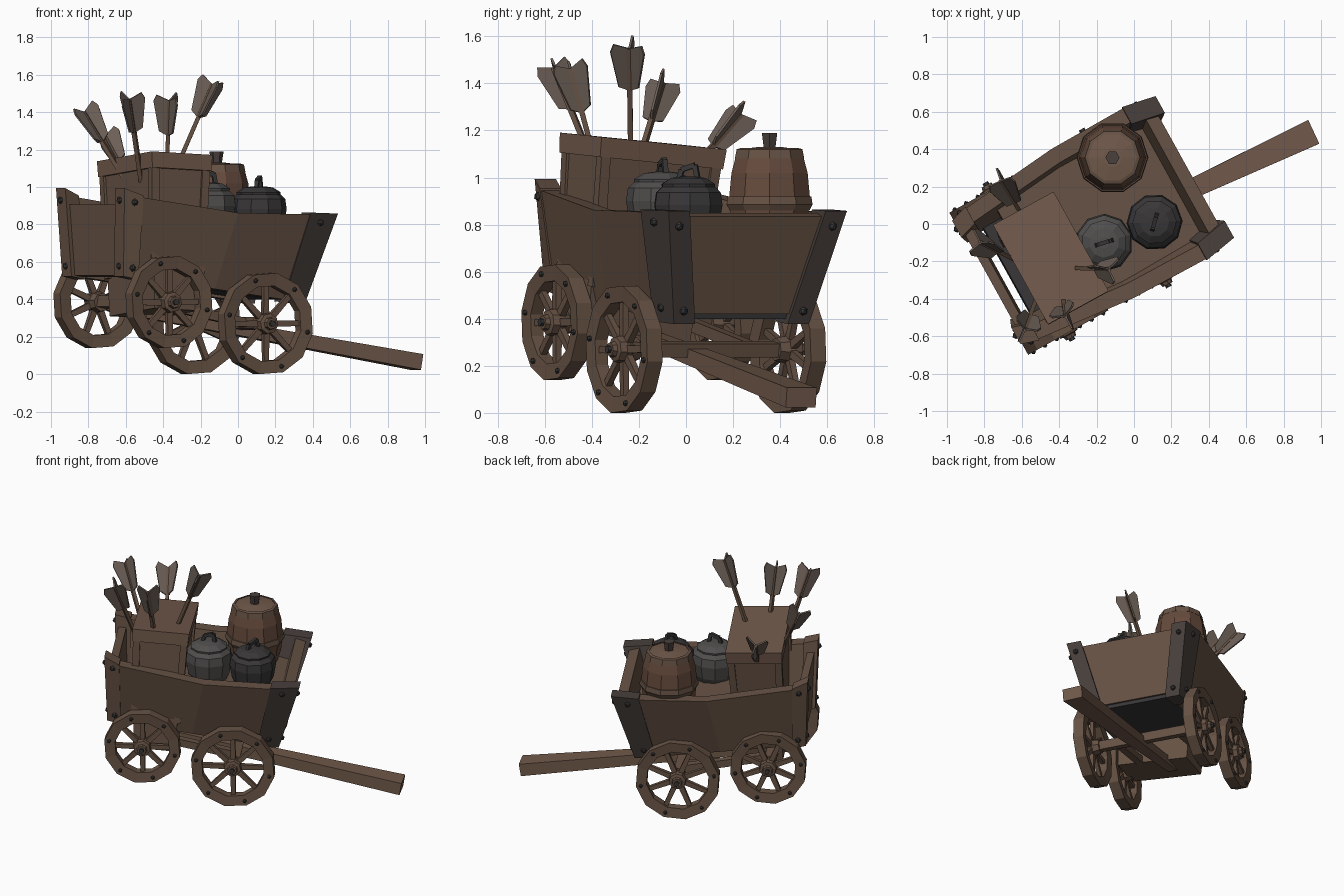
import bpy, bmesh
from math import sin, cos, pi, radians
from mathutils import Vector as V, Matrix

if "Cube" in bpy.data.objects:
    bpy.data.objects.remove(bpy.data.objects["Cube"])

WOOD, PALE, DARK, BARREL = (.135, .085, .058, 1), (.165, .10, .07, 1), (.04, .037, .037, 1), (.13, .068, .045, 1)
IRON, GREY, FEATHER, EDGE = (.04, .038, .038, 1), (.08, .077, .075, 1), (.15, .115, .095, 1), (.065, .05, .045, 1)
# Cart frame: x forward, y left, nose pitched down, origin at the front axle
CART = Matrix.Translation((-.053, .096, .27)) @ Matrix.Rotation(radians(29), 4, 'Z') @ Matrix.Rotation(radians(11), 4, 'Y')
WORLD = Matrix.Identity(4)
mats = {}


def finish(name, bm, col, M=WORLD):
    bmesh.ops.recalc_face_normals(bm, faces=bm.faces)
    me = bpy.data.meshes.new(name)
    bm.to_mesh(me)
    bm.free()
    me.transform(M)
    if col not in mats:
        mats[col] = bpy.data.materials.new("paint_%d" % len(mats))
        mats[col].diffuse_color = col
    me.materials.append(mats[col])
    ob = bpy.data.objects.new(name, me)
    bpy.context.collection.objects.link(ob)
    return ob


def loft(bm, rings, closed=False):
    rows = [[bm.verts.new(p) for p in r] for r in rings]
    n = len(rows[0])
    for a, b in zip(rows, rows[1:] + (rows[:1] if closed else [])):
        for i in range(n):
            bm.faces.new((a[i], a[(i + 1) % n], b[(i + 1) % n], b[i]))
    if not closed:
        bm.faces.new(rows[0])
        bm.faces.new(rows[-1])


def beam(bm, p, q, w0, h0, w1=None, h1=None):
    p, q = V(p), V(q)
    d = (q - p).normalized()
    s = d.cross(V((0, 0, 1)) if abs(d.z) < .95 else V((0, 1, 0))).normalized()
    t = s.cross(d)
    loft(bm, [[c + s * w * i / 2 + t * h * j / 2 for i, j in ((-1, -1), (1, -1), (1, 1), (-1, 1))]
              for c, w, h in ((p, w0, h0), (q, w1 or w0, h1 or h0))])


def one_beam(name, col, M, *args):
    bm = bmesh.new()
    beam(bm, *args)
    finish(name, bm, col, M)


def block(name, col, M, *levels):
    # Stack of rectangles: (z, x size, y size)
    bm = bmesh.new()
    loft(bm, [[(i * x / 2, j * y / 2, z) for i, j in ((-1, -1), (1, -1), (1, 1), (-1, 1))] for z, x, y in levels])
    finish(name, bm, col, M)


def lathe(name, profile, sides, col, M, closed=False):
    bm = bmesh.new()
    loft(bm, [[(r * cos(2 * pi * i / sides), r * sin(2 * pi * i / sides), z) for i in range(sides)]
              for r, z in profile], closed)
    return finish(name, bm, col, M)


def studs(name, points, M, r=.02):
    bm = bmesh.new()
    for p in points:
        bmesh.ops.create_icosphere(bm, subdivisions=1, radius=r, matrix=Matrix.Translation(p))
    finish(name, bm, IRON, M)


# Wheels: rim, spokes, hub, rim studs
for end, a, R in (("front", 0, .275), ("rear", -.6, .25)):
    for side, s in (("right", -1), ("left", 1)):
        c = V((a, .385 if s > 0 else -.41, 0))
        name = end + "_" + side
        M = CART @ Matrix.Translation(c) @ Matrix.Rotation(-s * pi / 2, 4, 'X')
        k = R - .07
        lathe(name + "_rim", [(R, -.037), (R, .037), (k, .03), (k, -.03)], 12, WOOD, M, True)
        bm = bmesh.new()
        for i in range(8):
            t = i * pi / 4 + .2
            d = V((cos(t), sin(t), 0))
            beam(bm, d * .03, d * (k + .02), .035, .03, .028, .025)
        finish(name + "_spokes", bm, WOOD, M)
        lathe(name + "_hub", [(.05, -.06), (.06, 0), (.055, .045), (.035, .05), (.03, .07)], 8, WOOD, M)
        lathe(name + "_axle_cap", [(.017, .065), (.017, .085)], 6, IRON, M)
        m = R - .033
        studs(name + "_rim_studs", [(m * cos(i * pi / 3), m * sin(i * pi / 3), .036) for i in range(6)], M, .014)
    one_beam(end + "_axle", WOOD, CART, (a, -.41, 0), (a, .385, 0), .06, .06)

# Chassis rails and draw pole
for side, s in (("right", -1), ("left", 1)):
    one_beam(side + "_chassis_rail", WOOD, CART, (-.63, s * .22, .0), (.03, s * .22, .0), .05, .05)
one_beam("draw_pole", PALE, WORLD, (-.5, -.19, .33), (.955, .49, .065), .06, .06, .14, .085)

# Flared side walls: top x, bottom x, top z, bottom z, top y, bottom y at each station
stations = [(-.955, -.85, .54, .10, .37, .33), (-.86, -.77, .52, .10, .40, .335), (-.30, -.30, .545, .13, .455, .34),
            (.13, .12, .62, .155, .46, .34), (.30, .25, .65, .17, .425, .32)]
T = .085
for side, s in (("right", -1), ("left", 1)):
    bm = bmesh.new()
    loft(bm, [[(xb, s * yb, zb), (xt, s * yt, zt), (xt, s * (yt - T), zt), (xb, s * (yb - T), zb)]
              for xt, xb, zt, zb, yt, yb in stations])
    finish(side + "_wall", bm, WOOD, CART)
    # Corner boards with bolts
    for end, i, j, dx, col in (("rear", 0, 1, -.01, WOOD), ("front", 4, 3, .012, EDGE)):
        bm = bmesh.new()
        rings = []
        for n, e in ((i, dx), (j, 0)):
            xt, xb, zt, zb, yt, yb = stations[n]
            rings.append([(xb + e, s * (yb + .008), zb - .01), (xt + e, s * (yt + .008), zt + .01),
                          (xt + e, s * (yt - T - .01), zt + .01), (xb + e, s * (yb - T - .01), zb - .01)])
        loft(bm, rings)
        finish(end + "_" + side + "_corner_board", bm, col, CART)
        xt, xb, zt, zb, yt, yb = stations[i]
        xt2, xb2, _, _, yt2, yb2 = stations[j]
        bolts = []
        for f in (.1, .88):
            x, y, z = xb + (xt - xb) * f, yb + (yt - yb) * f, zb + (zt - zb) * f
            x2, y2 = xb2 + (xt2 - xb2) * f, yb2 + (yt2 - yb2) * f
            bolts += [(x + dx, s * (y - .04), z), ((x + x2) / 2, s * ((y + y2) / 2 + .012), z)]
        studs(end + "_" + side + "_bolts", bolts, CART)


# End panels, floor and raised cargo deck
def slab(name, col, x0, x1, z0, z1, y0, y1, t):
    bm = bmesh.new()
    loft(bm, [[(x, -y, z), (x, y, z), (x - t, y, z), (x - t, -y, z)] for x, z, y in ((x0, z0, y0), (x1, z1, y1))])
    finish(name, bm, col, CART)


slab("front_panel", WOOD, .24, .28, .20, .63, .27, .37, .07)
slab("rear_panel", WOOD, -.79, -.875, .10, .47, .27, .33, .05)
one_beam("floor", DARK, CART, (-.76, 0, .15), (.22, 0, .20), .57, .05)
one_beam("cargo_deck", WOOD, CART, (-.70, 0, .43), (.24, 0, .47), .72, .04)

# Arrow crate with rim and corner posts, reaching below the bed
CR = (Matrix.Translation((-.445, -.185, 1.12)) @ Matrix.Rotation(radians(29), 4, 'Z')
      @ Matrix.Rotation(radians(-5), 4, 'X') @ Matrix.Rotation(radians(3), 4, 'Y'))
block("arrow_crate", WOOD, CR, (-.80, .27, .50), (-.02, .33, .56))
block("crate_rim", PALE, CR, (-.05, .36, .60), (.035, .37, .61))
bm = bmesh.new()
for s in (-1, 1):
    for x in (-1, 1):
        beam(bm, (x * .14, s * .24, -.6), (x * .155, s * .27, -.03), .045, .045)
finish("crate_corner_posts", bm, WOOD, CR)

# Barrel
B = Matrix.Translation((-.115, .355, 0))
lathe("barrel", [(.13, .66), (.17, .8), (.18, .92), (.17, 1.02), (.145, 1.11)], 10, BARREL, B)
lathe("barrel_upper_band", [(.155, 1.08), (.147, 1.12), (.13, 1.125), (.13, 1.08)], 10, WOOD, B, True)
lathe("barrel_lower_band", [(.178, .86), (.192, .885), (.187, .92), (.165, .92), (.165, .86)], 10, WOOD, B, True)
lathe("barrel_lid", [(.135, 1.1), (.13, 1.12), (.05, 1.13)], 10, PALE, B)
lathe("barrel_knob", [(.026, 1.11), (.038, 1.19)], 6, EDGE, B)

# Squat cooking pots with lids and arched handles
for name, x, y, z, s, col, turn in (("grey_pot", -.16, -.10, 1.0, 1.0, GREY, .3), ("dark_pot", .11, .01, .98, .97, DARK, 1.3)):
    P = Matrix.Translation((x, y, z)) @ Matrix.Rotation(turn, 4, 'Z') @ Matrix.Scale(s, 4)
    lathe(name, [(.09, -.29), (.14, -.19), (.155, -.10), (.147, -.045), (.11, -.01)], 10, col, P)
    lathe(name + "_lid", [(.12, -.025), (.122, -.008), (.08, .018), (.03, .025)], 10, col, P)
    bm = bmesh.new()
    arch = [(-.045, 0, .0), (-.03, 0, .055), (.03, 0, .075), (.045, 0, .0)]
    for p, q in zip(arch, arch[1:]):
        beam(bm, p, q, .022, .022)
    finish(name + "_handle", bm, IRON, P)

# Arrows: base point and centre of fletching
arrows = [((-.53, -.42, 1.12), (-.57, -.53, 1.39)), ((-.38, -.40, 1.12), (-.37, -.47, 1.38)),
          ((-.33, -.235, 1.1), (-.17, -.24, 1.47)), ((-.64, -.19, 1.1), (-.78, -.12, 1.33)),
          ((-.60, .05, 1.06), (-.68, .18, 1.21))]
for n, (p, q) in enumerate(arrows):
    p, q = V(p), V(q)
    d = (q - p).normalized()
    one_beam("arrow_shaft", WOOD, WORLD, p - d * .1, q + d * .085, .022, .022)
    bm = bmesh.new()
    A = d.to_track_quat('Z', 'Y').to_matrix()
    for k in range(3):
        t = k * 2 * pi / 3 + n * .5 + .4
        r, w = V((cos(t), sin(t), 0)), V((-sin(t), cos(t), 0)) * .005
        prof = [(0, -.11), (.05, -.085), (.085, .08), (.07, .115), (0, .085)]
        loft(bm, [[q + A @ (r * a + V((0, 0, z)) + w * e) for a, z in prof] for e in (-1, 1)])
    finish("arrow_fletching", bm, FEATHER)

for m in bpy.data.materials:
    if m.users and not m.is_grease_pencil:
        m.use_nodes = True
        m.node_tree.nodes["Principled BSDF"].inputs["Base Color"].default_value = m.diffuse_color
